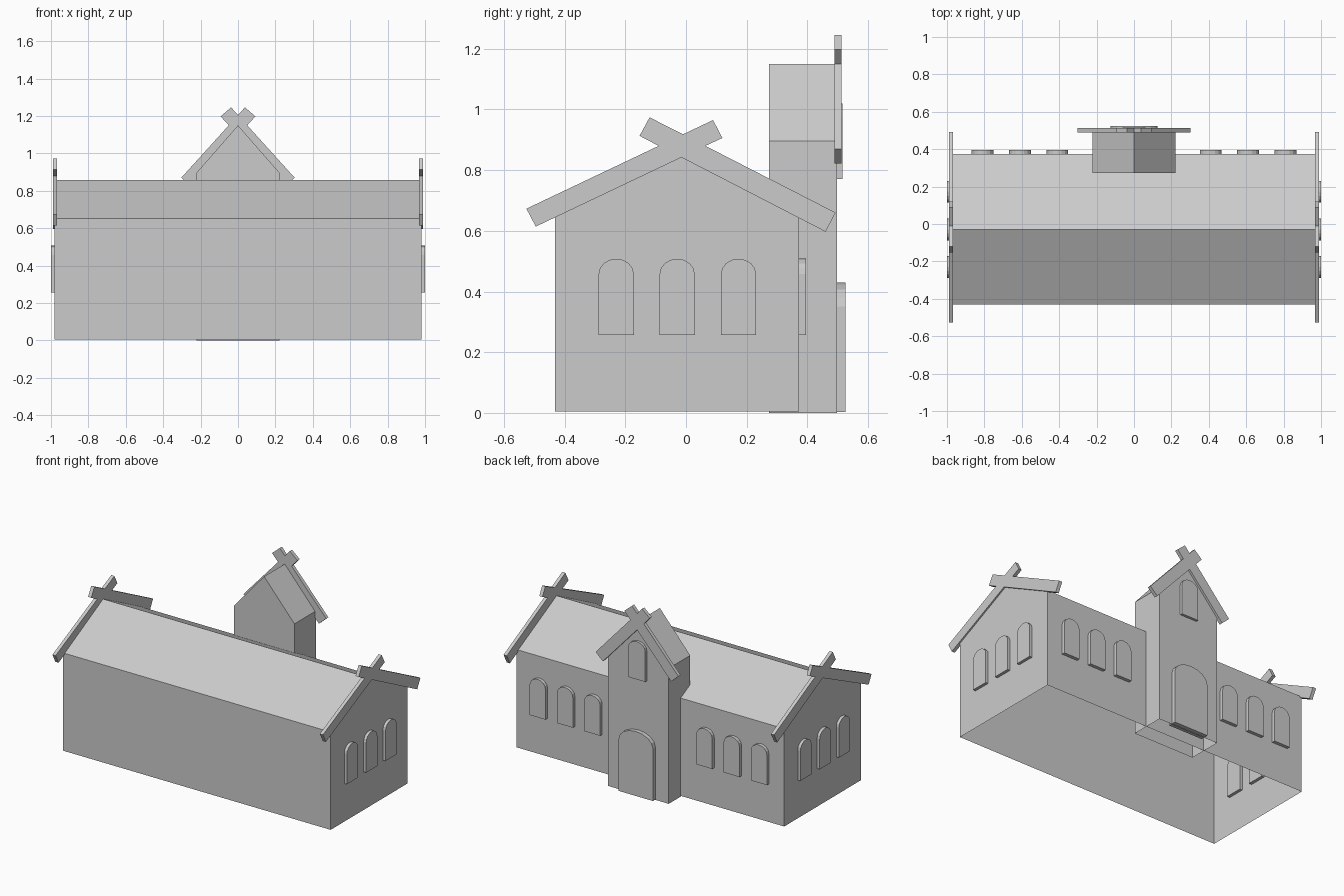
import bpy, bmesh, math

if "Cube" in bpy.data.objects:
    bpy.data.objects.remove(bpy.data.objects["Cube"])


def prism(name, pts, axis, a, b, open_bottom=False):
    """Extrude a closed (u, z) outline along x or y from a to b."""
    def place(u, z, d):
        return (d, u, z) if axis == 'x' else (u, d, z)
    bm = bmesh.new()
    v0 = [bm.verts.new(place(u, z, a)) for u, z in pts]
    v1 = [bm.verts.new(place(u, z, b)) for u, z in pts]
    bm.faces.new(v0)
    bm.faces.new(v1[::-1])
    n = len(pts)
    for i in range(n):
        j = (i + 1) % n
        bm.faces.new((v0[j], v0[i], v1[i], v1[j]))
    bmesh.ops.recalc_face_normals(bm, faces=bm.faces[:])
    if open_bottom:
        low = min(z for _, z in pts)
        under = [f for f in bm.faces if all(abs(v.co.z - low) < 1e-5 for v in f.verts)]
        bmesh.ops.delete(bm, geom=under, context='FACES_ONLY')
    me = bpy.data.meshes.new(name)
    bm.to_mesh(me)
    bm.free()
    ob = bpy.data.objects.new(name, me)
    bpy.context.collection.objects.link(ob)
    return ob


def arch(c, half, z0, spring, top, seg=8):
    """Outline of a round-topped opening."""
    pts = [(c - half, z0), (c + half, z0)]
    for i in range(seg + 1):
        t = math.pi * i / seg
        pts.append((c + half * math.cos(t), spring + (top - spring) * math.sin(t)))
    return pts


def house(c, half, z0, eave, ridge):
    return [(c - half, z0), (c + half, z0), (c + half, eave), (c, ridge), (c - half, eave)]


# Main hall and entrance tower, both open underneath
prism("hall", house(-0.029, 0.402, 0.005, 0.652, 0.858), 'x', -0.98, 0.98, True)
prism("tower", house(0, 0.222, 0.0, 0.896, 1.15), 'y', 0.273, 0.498, True)

# Crossed gable boards on the hall ends
hall_boards = [(-0.010, 0.918), (0.089, 0.965), (0.120, 0.906), (0.064, 0.880),
               (0.493, 0.660), (0.460, 0.597), (-0.015, 0.842), (-0.495, 0.614),
               (-0.526, 0.673), (-0.090, 0.880), (-0.120, 0.974 + 0.0)]
hall_boards.insert(9, (-0.153, 0.913))
hall_boards[9], hall_boards[10] = hall_boards[10], hall_boards[9]
for side, s in (("left", -1), ("right", 1)):
    prism(f"gable_boards_{side}", hall_boards, 'x', s * 0.967, s * 0.99)

# Crossed gable boards on the tower
half = [(0.037, 1.246), (0.093, 1.198), (0.0495, 1.150), (0.303, 0.870), (0.250, 0.822)]
outline = [(0, 1.205)] + half + [(0, 1.097)] + [(-x, z) for x, z in reversed(half)]
prism("tower_gable_boards", outline, 'y', 0.489, 0.512)

# Arched windows: three on each hall end, six along the back
for s in (-1, 1):
    for i, y in enumerate((-0.23, -0.029, 0.173)):
        prism(f"end_window_{s}_{i}", arch(y, 0.058, 0.257, 0.457, 0.508), 'x', s * 0.96, s * 0.999)
    for i, x in enumerate((0.41, 0.61, 0.81)):
        prism(f"back_window_{s}_{i}", arch(s * x, 0.058, 0.257, 0.457, 0.508), 'y', 0.355, 0.395)

# Tower window and entrance door
prism("tower_window", arch(0, 0.062, 0.77, 0.97, 1.02), 'y', 0.475, 0.515)
prism("door", arch(0, 0.125, 0.003, 0.35, 0.43), 'y', 0.472, 0.525)
